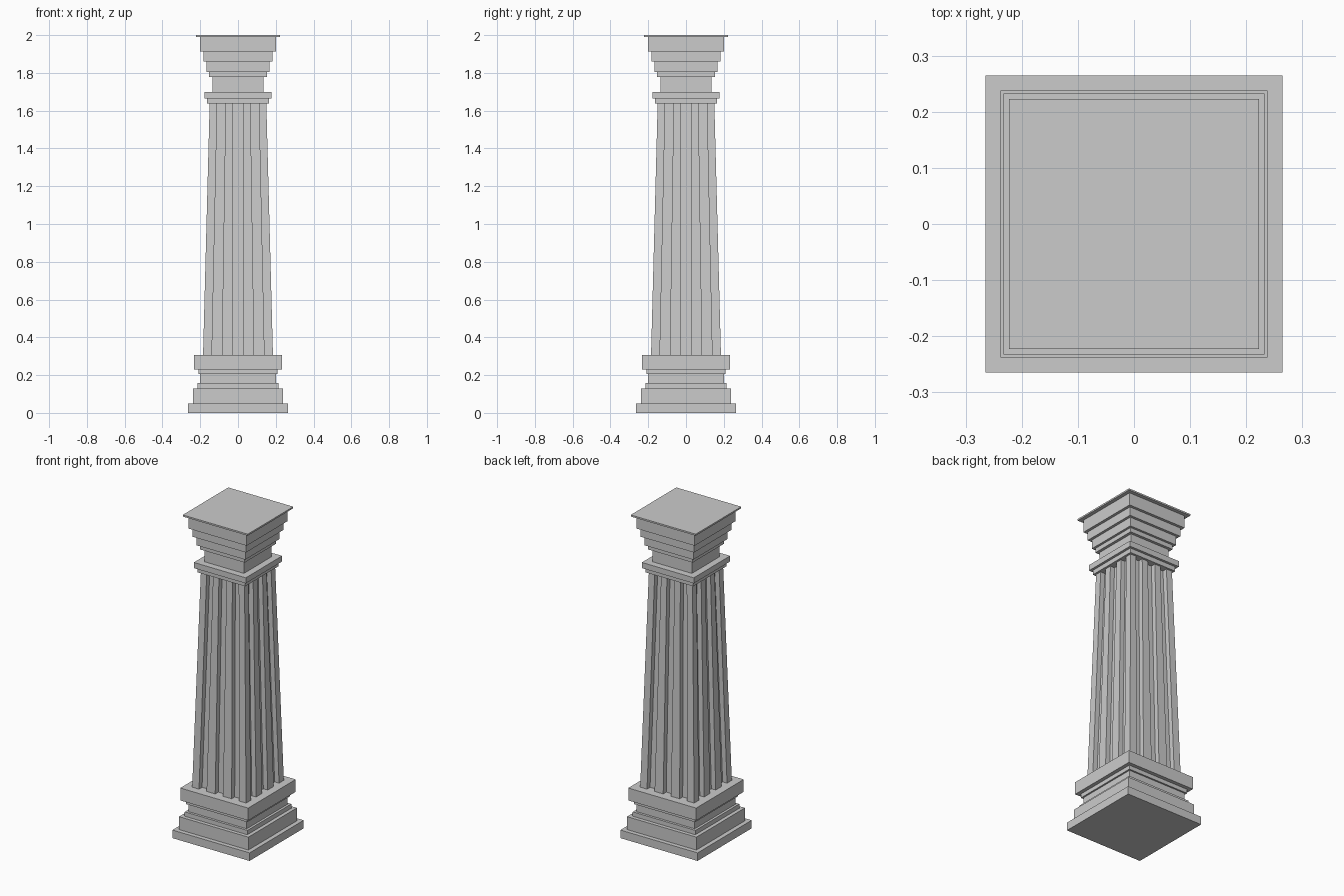
import bpy, bmesh

if "Cube" in bpy.data.objects:
    bpy.data.objects.remove(bpy.data.objects["Cube"])


def make_object(name, bm):
    bmesh.ops.recalc_face_normals(bm, faces=bm.faces)
    mesh = bpy.data.meshes.new(name)
    bm.to_mesh(mesh)
    bm.free()
    obj = bpy.data.objects.new(name, mesh)
    bpy.context.collection.objects.link(obj)
    return obj


def loft(bm, sections):
    # Join matching closed outlines and cap both ends
    rings = [[bm.verts.new(p) for p in s] for s in sections]
    for a, b in zip(rings, rings[1:]):
        for i in range(len(a)):
            j = (i + 1) % len(a)
            bm.faces.new((a[i], a[j], b[j], b[i]))
    bm.faces.new(rings[0][::-1])
    bm.faces.new(rings[-1])


def square(h, z):
    return [(-h, -h, z), (h, -h, z), (h, h, z), (-h, h, z)]


def stepped_block(name, z, steps):
    # steps: (half width, top height); a single stepped skin
    bm = bmesh.new()
    sections = []
    for half, top in steps:
        sections += [square(half, z), square(half, top)]
        z = top
    loft(bm, sections)
    return make_object(name, bm)


def fluted_section(half, outer, inner, mid, depth, z):
    # One side with three grooves, turned four times around the axis
    d = half - depth
    side = [(-half, half), (-outer, half), (-outer, d), (-inner, d), (-inner, half),
            (-mid, half), (-mid, d), (mid, d), (mid, half),
            (inner, half), (inner, d), (outer, d), (outer, half)]
    side = [(x, -y) for x, y in side]
    pts = []
    for _ in range(4):
        pts += [(x, y, z) for x, y in side]
        side = [(-y, x) for x, y in side]
    return pts


# Square stepped base
stepped_block("base", 0, [(0.265, 0.05), (0.238, 0.13), (0.215, 0.157),
                          (0.2, 0.205), (0.21, 0.23), (0.233, 0.307)])

# Tapered fluted shaft
bm = bmesh.new()
loft(bm, [fluted_section(0.185, 0.138, 0.086, 0.027, 0.03, 0.307),
          fluted_section(0.15, 0.11, 0.066, 0.026, 0.03, 1.637)])
make_object("fluted_shaft", bm)

# Stepped capital with neck and thin top slab
stepped_block("capital", 1.637, [(0.163, 1.665), (0.178, 1.7), (0.136, 1.778),
                                 (0.153, 1.805), (0.167, 1.86), (0.183, 1.913),
                                 (0.2, 1.99)])
stepped_block("top_slab", 1.99, [(0.223, 2.0)])
